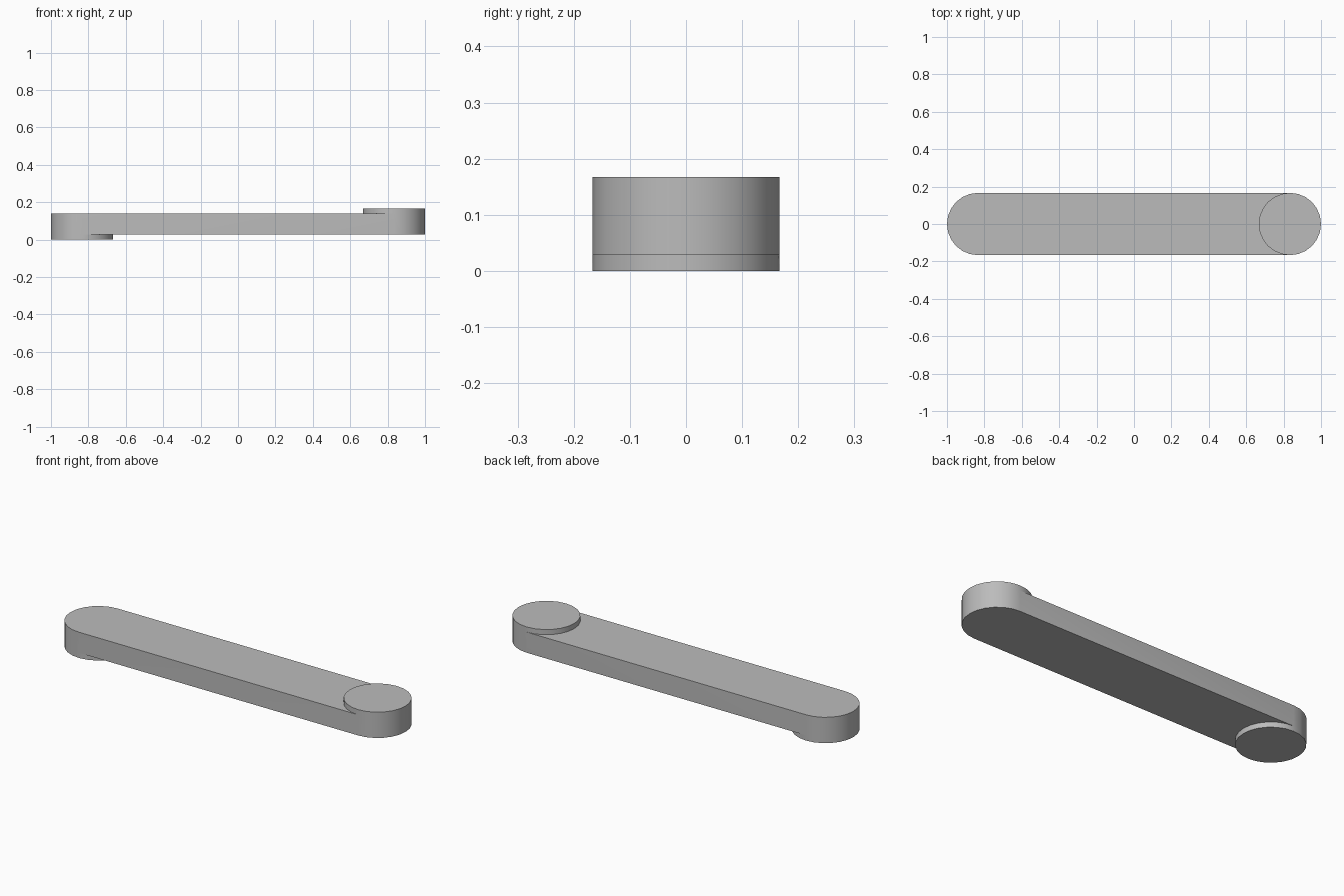
import bpy, bmesh, math

cube = bpy.data.objects.get("Cube")
if cube:
    bpy.data.objects.remove(cube)

RADIUS = 0.1665
HEIGHT = 0.167
LOW, HIGH = HEIGHT / 6, HEIGHT * 5 / 6    # underside and top of the bar
CENTRE = 1 - RADIUS                       # pivot position along x
STEPS = 12                                # segments per half circle

grey = bpy.data.materials.new("plain_grey")
grey.use_nodes = True
colour = (0.5, 0.5, 0.5, 1)
grey.diffuse_color = colour
grey.node_tree.nodes["Principled BSDF"].inputs["Base Color"].default_value = colour


def half_circle(start, z, side=1):
    """Half circle of points about one pivot."""
    points = []
    for i in range(STEPS + 1):
        a = start + math.pi * i / STEPS
        points.append((side * (CENTRE + RADIUS * math.cos(a)), RADIUS * math.sin(a), z))
    return points


bm = bmesh.new()


def face(points, turned):
    """Add a face; turned gives the half-turn copy for the opposite end."""
    if turned:
        points = [(-x, y, HEIGHT - z) for x, y, z in points]
    bm.faces.new([bm.verts.new(p) for p in points])


quarter = math.pi / 2
for turned in (False, True):
    # Raised round pivot cap
    outer = half_circle(-quarter, HEIGHT)
    inner = half_circle(quarter, HEIGHT)
    face(outer + inner[1:-1], turned)

    # Rounded end wall, joined to the bar sides at its first and last points
    for i, (a, b) in enumerate(zip(outer, outer[1:])):
        wall = [(*a[:2], LOW), (*b[:2], LOW)]
        if i == STEPS - 1:
            wall.append((*b[:2], HIGH))
        wall += [b, a]
        if i == 0:
            wall.append((*a[:2], HIGH))
        face(wall, turned)

    # Exposed step of the pivot above the bar
    for a, b in zip(inner, inner[1:]):
        face([(*a[:2], HIGH), (*b[:2], HIGH), b, a], turned)

    # Broad face of the bar, running round the foot of the pivot
    face(half_circle(quarter, HIGH) + half_circle(-quarter, HIGH, -1), turned)

# Long straight sides
for y in (-RADIUS, RADIUS):
    face([(-CENTRE, y, LOW), (CENTRE, y, LOW), (CENTRE, y, HIGH), (-CENTRE, y, HIGH)], False)

bmesh.ops.remove_doubles(bm, verts=bm.verts[:], dist=0.0001)
bmesh.ops.recalc_face_normals(bm, faces=bm.faces[:])
mesh = bpy.data.meshes.new("link_arm")
bm.to_mesh(mesh)
bm.free()
mesh.materials.append(grey)

arm = bpy.data.objects.new("link_arm", mesh)
bpy.context.collection.objects.link(arm)
bpy.ops.object.select_all(action="DESELECT")
arm.select_set(True)
bpy.context.view_layer.objects.active = arm
bpy.ops.object.shade_smooth_by_angle(angle=math.radians(30))
